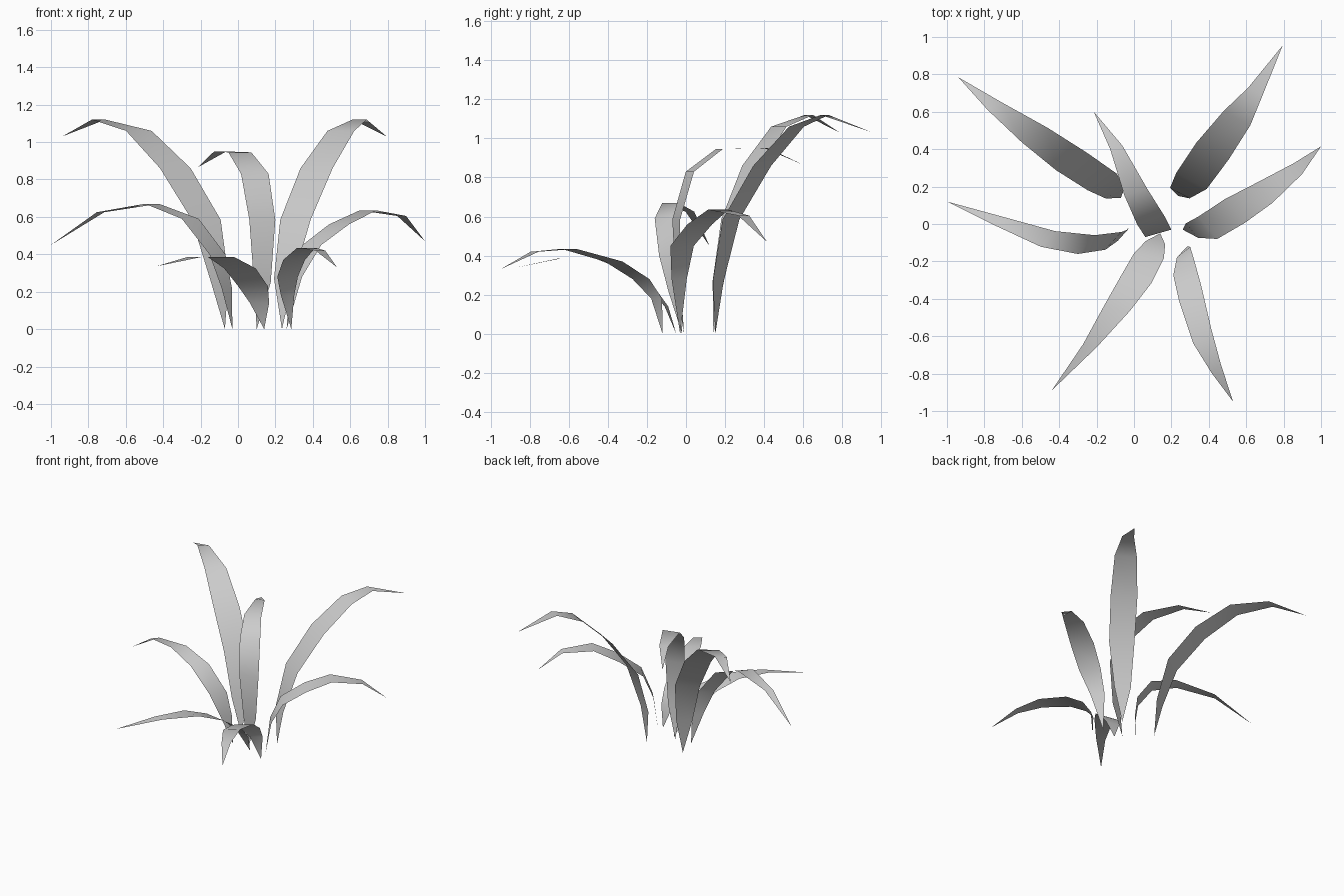
import bpy
import bmesh
from math import cos, sin, radians
from mathutils import Vector

default_cube = bpy.data.objects.get("Cube")
if default_cube:
    bpy.data.objects.remove(default_cube, do_unlink=True)

# One plain grey for the whole plant
grey = bpy.data.materials.new("leaf_grey")
grey.use_nodes = True
colour = (0.6, 0.6, 0.6, 1)
grey.diffuse_color = colour
grey.node_tree.nodes["Principled BSDF"].inputs["Base Color"].default_value = colour

# Half widths at the five inner stations, between pointed root and pointed tip
HALF_WIDTHS = (.055, .085, .09, .075, .04)


def make_leaf(name, cross_angle, width_scale, spine):
    """Sweep a level cross line along the spine to make a thin pointed ribbon."""
    bm = bmesh.new()
    angle = radians(cross_angle)
    across = Vector((cos(angle), sin(angle), 0)) * width_scale
    points = [Vector(p) for p in spine]
    root = bm.verts.new(points[0])
    tip = bm.verts.new(points[-1])
    rows = [(bm.verts.new(p - across * w), bm.verts.new(p + across * w))
            for p, w in zip(points[1:-1], HALF_WIDTHS)]

    # Root triangle, quads along the blade, tip triangle
    bm.faces.new((root, rows[0][1], rows[0][0]))
    for (left_a, right_a), (left_b, right_b) in zip(rows, rows[1:]):
        bm.faces.new((left_a, right_a, right_b, left_b))
    bm.faces.new((rows[-1][0], rows[-1][1], tip))

    # Turn the inner, upper side of the blade outwards
    bm.normal_update()
    if sum(f.normal.z for f in bm.faces) < 0:
        bmesh.ops.reverse_faces(bm, faces=bm.faces[:])
    for face in bm.faces:
        face.smooth = True

    mesh = bpy.data.meshes.new(name)
    bm.to_mesh(mesh)
    bm.free()
    mesh.materials.append(grey)
    leaf = bpy.data.objects.new(name, mesh)
    bpy.context.collection.objects.link(leaf)
    return leaf


# Tall leaves at the back
make_leaf("back_left_leaf", -28, 1.08, [
    (.235, .15, 0), (.245, .165, .27), (.307, .23, .585), (.42, .39, .86),
    (.55, .565, 1.06), (.65, .71, 1.12), (.795, .955, 1.03)])
make_leaf("back_right_leaf", 30, 1.05, [
    (-.07, .14, 0), (-.1, .165, .27), (-.17, .225, .585), (-.335, .335, .86),
    (-.53, .475, 1.06), (-.745, .63, 1.12), (-.94, .785, 1.03)])
make_leaf("middle_leaf", 16, .85, [
    (.1, -.01, 0), (.13, -.04, .25), (.13, -.05, .585), (.09, .02, .83),
    (.01, .17, .945), (-.095, .41, .95), (-.215, .6, .865)])

# Arching leaves at the sides
make_leaf("left_side_leaf", -50, .92, [
    (.26, -.03, 0), (.31, -.035, .28), (.395, -.02, .45), (.54, .07, .56),
    (.695, .165, .635), (.875, .295, .605), (1, .415, .47)])
make_leaf("right_side_leaf", 48, .75, [
    (-.03, -.02, 0), (-.06, -.06, .22), (-.11, -.09, .4), (-.255, -.11, .59),
    (-.46, -.08, .67), (-.735, .02, .625), (-1, .12, .45)])

# Low leaves spreading over the front
make_leaf("front_left_leaf", 38, .82, [
    (.285, -.12, 0), (.265, -.15, .18), (.265, -.23, .28), (.3, -.37, .37),
    (.365, -.6, .435), (.44, -.775, .42), (.53, -.95, .33)])
make_leaf("front_right_leaf", -10, .95, [
    (.14, -.05, 0), (.115, -.1, .14), (.08, -.17, .23), (.01, -.3, .325),
    (-.09, -.45, .385), (-.235, -.65, .385), (-.44, -.89, .335)])
